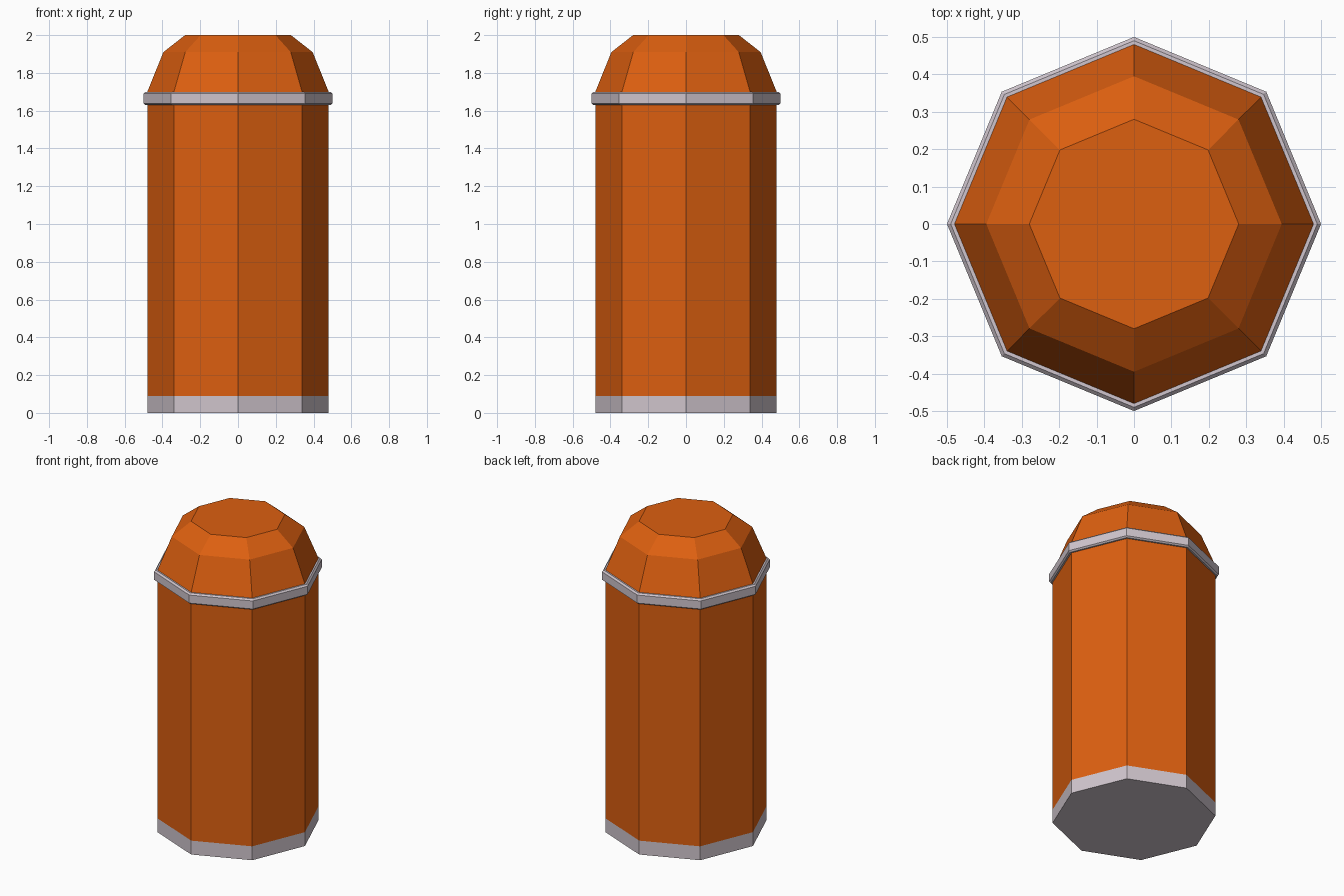
import bpy, bmesh
from math import cos, sin, tau

if "Cube" in bpy.data.objects:
    bpy.data.objects.remove(bpy.data.objects["Cube"])

SIDES = 8


def material(name, rgb):
    mat = bpy.data.materials.new(name)
    mat.diffuse_color = (*rgb, 1)
    mat.use_nodes = True
    mat.node_tree.nodes["Principled BSDF"].inputs["Base Color"].default_value = mat.diffuse_color
    return mat


def lathe(name, profile, mat, cap_bottom=False, cap_top=False, closed=False):
    """Spin (radius, z) points, listed bottom to top, into an eight-sided part."""
    bm = bmesh.new()
    rings = [[bm.verts.new((r * cos(tau * i / SIDES), r * sin(tau * i / SIDES), z))
              for i in range(SIDES)] for r, z in profile]
    pairs = list(zip(rings, rings[1:]))
    if closed:
        pairs.append((rings[-1], rings[0]))
    for low, high in pairs:
        for i in range(SIDES):
            j = (i + 1) % SIDES
            bm.faces.new((low[i], low[j], high[j], high[i]))
    if cap_bottom:
        bm.faces.new(rings[0][::-1])
    if cap_top:
        bm.faces.new(rings[-1])
    mesh = bpy.data.meshes.new(name)
    bm.to_mesh(mesh)
    bm.free()
    mesh.materials.append(mat)
    obj = bpy.data.objects.new(name, mesh)
    bpy.context.collection.objects.link(obj)
    return obj


orange = material("orange_paint", (0.72, 0.115, 0.005))
grey = material("pale_grey", (0.63, 0.56, 0.61))

# Grey foot, flush with the body
lathe("base", [(0.48, 0), (0.48, 0.09)], grey, cap_bottom=True)

# Straight post
lathe("body", [(0.48, 0.09), (0.48, 1.70)], orange)

# Raised trim with chamfered outer edges
lathe("trim_band", [(0.478, 1.63), (0.49, 1.63), (0.50, 1.638), (0.50, 1.69),
                    (0.49, 1.70), (0.478, 1.70)], grey, closed=True)

# Faceted cap with a flat top
lathe("dome", [(0.48, 1.70), (0.395, 1.91), (0.28, 2.0)], orange, cap_top=True)
